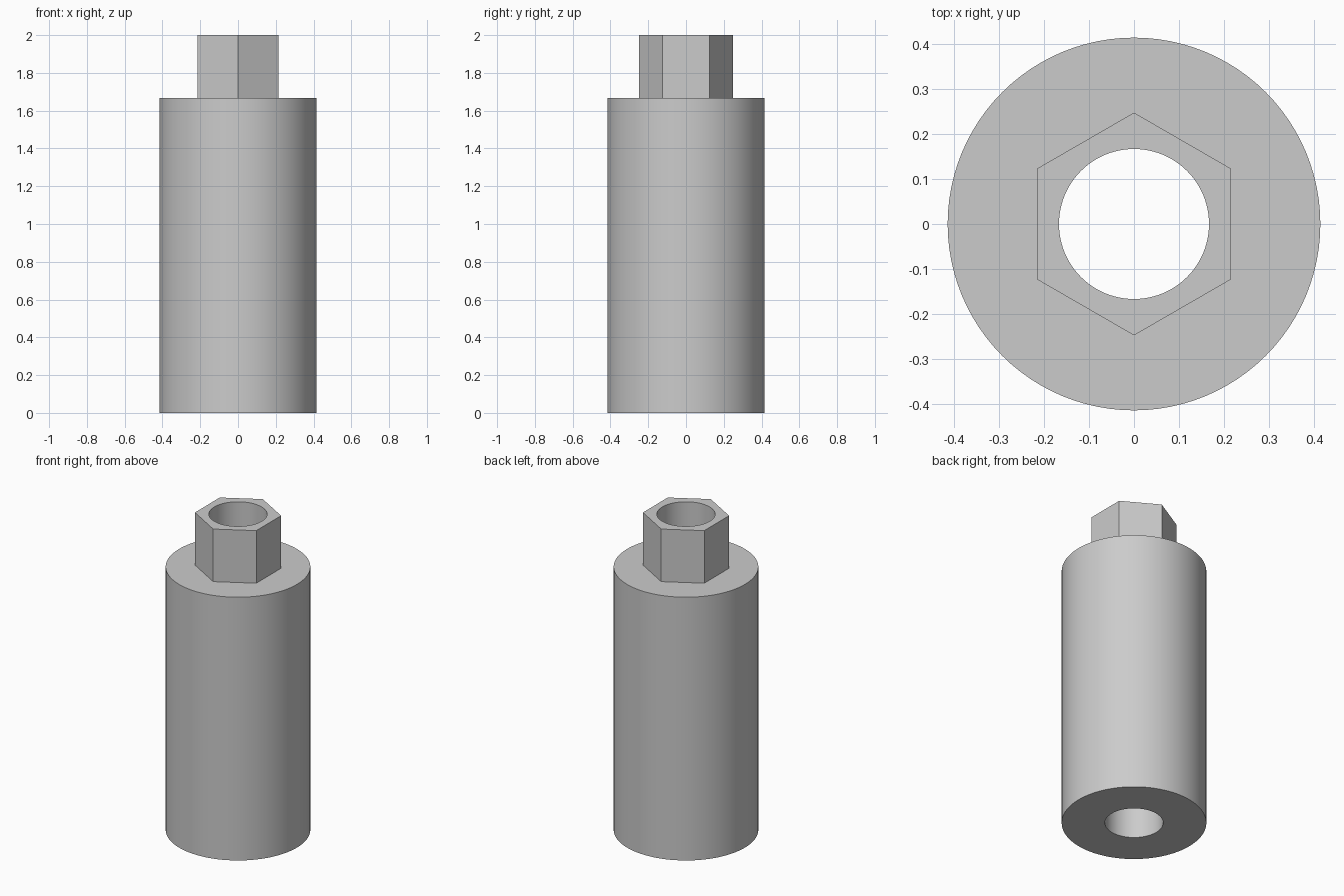
import bpy
import bmesh
import math

cube = bpy.data.objects.get("Cube")
if cube:
    bpy.data.objects.remove(cube, do_unlink=True)

SEGMENTS = 96  # multiple of 6, so the hexagon corners are exact
BODY_R, HEX_R, BORE_R = 0.415, 0.248, 0.167
SHOULDER_Z, TOP_Z = 1.667, 2.0

steel = bpy.data.materials.new("grey_metal")
steel.use_nodes = True
grey = (0.6, 0.6, 0.6, 1.0)
steel.diffuse_color = grey
steel.node_tree.nodes["Principled BSDF"].inputs["Base Color"].default_value = grey


def circle(radius):
    return lambda angle: radius


def hexagon(radius):
    # Distance to the hexagon's edge, with corners on +y and -y
    def edge(angle):
        off_flat = (angle + math.pi / 6) % (math.pi / 3) - math.pi / 6
        return radius * math.cos(math.pi / 6) / math.cos(off_flat)
    return edge


def loft_closed(name, sections):
    """Join the sections in order, the last one back to the first."""
    bm = bmesh.new()
    rings = []
    for outline, z in sections:
        ring = []
        for i in range(SEGMENTS):
            a = 2 * math.pi * i / SEGMENTS
            r = outline(a)
            ring.append(bm.verts.new((r * math.cos(a), r * math.sin(a), z)))
        rings.append(ring)
    for k, low in enumerate(rings):
        high = rings[(k + 1) % len(rings)]
        for i in range(SEGMENTS):
            j = (i + 1) % SEGMENTS
            bm.faces.new((low[i], low[j], high[j], high[i]))
    bmesh.ops.recalc_face_normals(bm, faces=bm.faces[:])
    mesh = bpy.data.meshes.new(name)
    bm.to_mesh(mesh)
    bm.free()
    obj = bpy.data.objects.new(name, mesh)
    bpy.context.collection.objects.link(obj)
    mesh.materials.append(steel)
    return obj


# Cylinder body, hexagonal head and the bore through both
sleeve = loft_closed("hex_head_sleeve", [
    (circle(BORE_R), 0.0),
    (circle(BODY_R), 0.0),
    (circle(BODY_R), SHOULDER_Z),
    (hexagon(HEX_R), SHOULDER_Z),
    (hexagon(HEX_R), TOP_Z),
    (circle(BORE_R), TOP_Z),
])

# Smooth round walls, sharp rims and hexagon corners
bpy.ops.object.select_all(action='DESELECT')
sleeve.select_set(True)
bpy.context.view_layer.objects.active = sleeve
bpy.ops.object.shade_smooth_by_angle(angle=math.radians(30))
